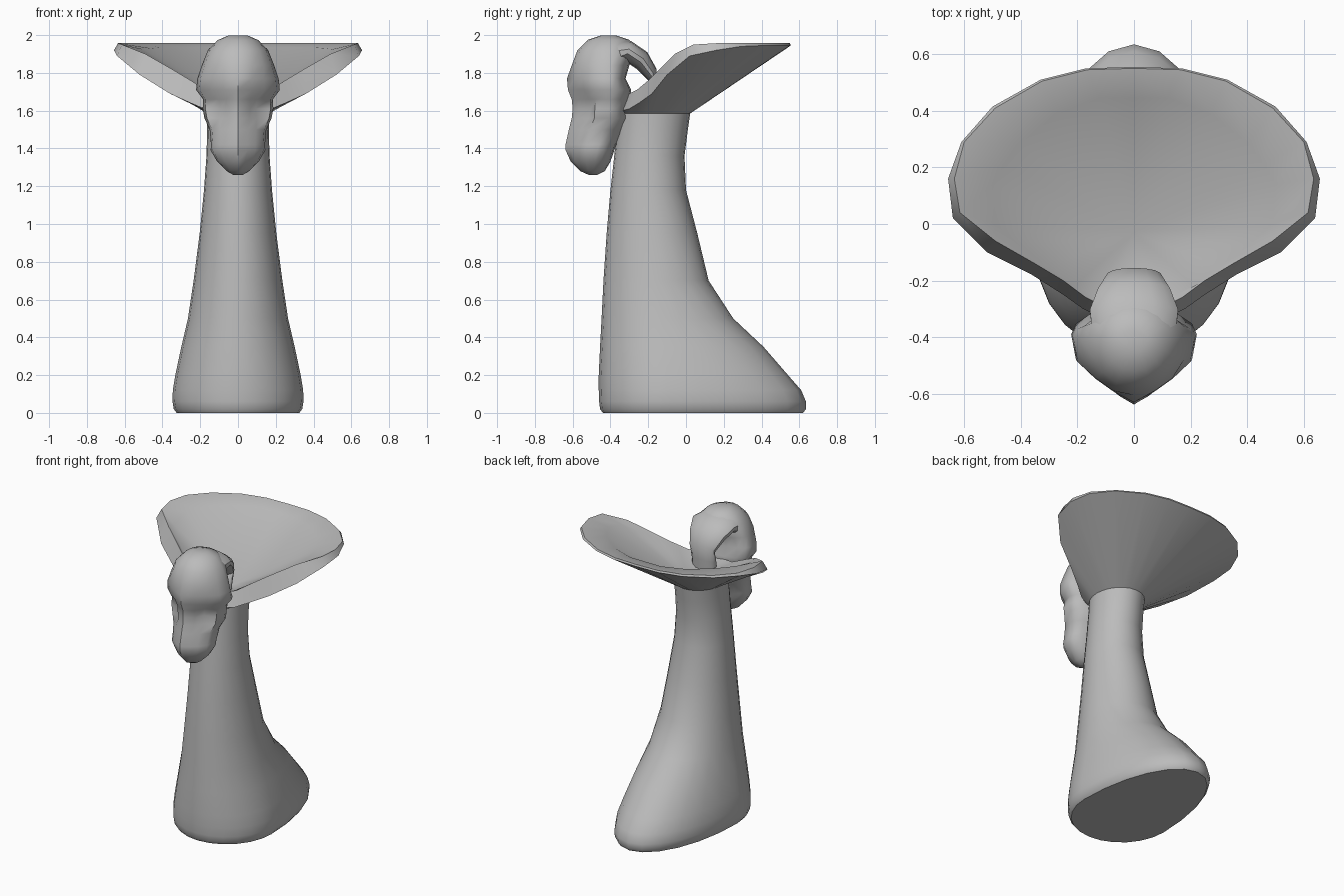
import bpy, math

gray = bpy.data.materials.new("plain gray")
gray.diffuse_color = (0.5, 0.5, 0.5, 1)


def loft(name, rings, angle=40, tip=None):
    """Skin closed rings of equal length; cap the start, and cap or point the end."""
    n = len(rings[0])
    verts = [p for r in rings for p in r]
    faces = [tuple(reversed(range(n)))]
    for r in range(len(rings) - 1):
        for k in range(n):
            a, b = r * n + k, r * n + (k + 1) % n
            faces.append((a, b, b + n, a + n))
    last = (len(rings) - 1) * n
    if tip:
        verts.append(tip)
        faces += [(last + k, last + (k + 1) % n, len(verts) - 1) for k in range(n)]
    else:
        faces.append(tuple(range(last, last + n)))
    me = bpy.data.meshes.new(name)
    me.from_pydata(verts, [], faces)
    me.validate()
    ob = bpy.data.objects.new(name, me)
    bpy.context.collection.objects.link(ob)
    me.materials.append(gray)
    bpy.ops.object.select_all(action='DESELECT')
    ob.select_set(True)
    bpy.context.view_layer.objects.active = ob
    bpy.ops.object.mode_set(mode='EDIT')
    bpy.ops.mesh.select_all(action='SELECT')
    bpy.ops.mesh.normals_make_consistent(inside=False)
    bpy.ops.object.mode_set(mode='OBJECT')
    bpy.ops.object.shade_smooth_by_angle(angle=math.radians(angle))
    return ob


def egg(z, hw, front, back, yc, n=24):
    """Egg-shaped ring, starting at the back and going round by +x."""
    ring = []
    for k in range(n):
        a = 2 * math.pi * k / n
        c = math.cos(a)
        ring.append((hw * math.sin(a), yc + c * ((back - yc) if c > 0 else (yc - front)), z))
    return ring


def mirrored(half):
    """Close a half ring running from back centre to front centre."""
    return half + [(-x, y, z) for x, y, z in reversed(half[1:-1])]


# robe: z, half width, front y, back y, widest y
robe = [(0.0, .325, -.44, .62, -.1), (.02, .34, -.455, .635, -.1), (.06, .347, -.46, .635, -.1),
        (.12, .345, -.462, .61, -.1), (.2, .332, -.462, .54, -.1), (.35, .30, -.455, .41, -.11),
        (.5, .265, -.447, .25, -.13), (.7, .235, -.437, .12, -.15), (.95, .203, -.42, .06, -.17),
        (1.18, .18, -.4, .0, -.19), (1.36, .167, -.38, -.008, -.19), (1.5, .163, -.365, .01, -.18),
        (1.585, .165, -.355, .022, -.17)]
rings = [egg(*r) for r in robe]

# flared collar: lower edge, crest, inner crease
edge = [(0, .555, 1.945), (.17, .55, 1.945), (.33, .51, 1.945), (.5, .415, 1.945), (.61, .29, 1.94),
        (.657, .16, 1.92), (.64, .02, 1.89), (.52, -.1, 1.79), (.36, -.18, 1.69), (.25, -.25, 1.64),
        (.18, -.3, 1.61), (.1, -.34, 1.6), (0, -.355, 1.6)]
crest = [(0, .55, 1.957), (.165, .545, 1.957), (.325, .505, 1.957), (.49, .41, 1.957), (.6, .29, 1.957),
         (.635, .16, 1.957), (.615, .04, 1.95), (.49, -.06, 1.9), (.35, -.14, 1.82), (.25, -.2, 1.76),
         (.17, -.26, 1.71), (.09, -.3, 1.69), (0, -.31, 1.69)]
crease = [(0, .445, 1.935), (.12, .445, 1.935), (.27, .39, 1.935), (.405, .285, 1.935), (.46, .21, 1.93),
          (.5, .14, 1.925), (.49, .0, 1.89), (.4, -.08, 1.83), (.3, -.15, 1.78), (.21, -.22, 1.73),
          (.15, -.25, 1.70), (.08, -.27, 1.68), (0, -.28, 1.68)]
rings += [mirrored(h) for h in (edge, crest, crease)]
loft("robe_and_collar", rings, 45, tip=(0, -.03, 1.62))

# head: z, half width, front y, back y, widest y, eye socket depth
head = [(1.998, .05, -.45, -.37, -.41, 0), (1.975, .105, -.52, -.3, -.4, 0), (1.92, .16, -.575, -.27, -.4, 0),
        (1.84, .192, -.605, -.3, -.4, 0), (1.77, .215, -.63, -.32, -.4, 0), (1.71, .222, -.625, -.29, -.39, 0),
        (1.66, .185, -.605, -.29, -.4, .12), (1.61, .187, -.6, -.31, -.41, .2), (1.56, .178, -.605, -.30, -.41, .12),
        (1.5, .15, -.62, -.33, -.44, 0), (1.42, .143, -.638, -.37, -.46, 0), (1.39, .145, -.637, -.38, -.47, 0),
        (1.33, .11, -.61, -.4, -.48, 0), (1.28, .06, -.56, -.43, -.49, 0), (1.26, .025, -.515, -.47, -.495, 0)]
rings = []
for z, hw, front, back, yc, socket in head:
    ring = egg(z, hw, front, back, yc, 16)
    keel = .1 if z < 1.8 else 0
    for k, (x, y, _) in enumerate(ring):
        if k in (6, 7, 9, 10):          # pinch beside the snout ridge and sink the sockets
            f = 1 - keel - (socket if k in (6, 10) else 0)
            ring[k] = (x * f, yc + (y - yc) * f, z)
    rings.append(ring)
loft("head", rings, 45)

# neck curling from the crown down into the collar: top y, z, bottom y, z, half width
neck = [(-.4, 1.985, -.38, 1.8, .15), (-.29, 1.968, -.32, 1.86, .16), (-.205, 1.91, -.26, 1.82, .13),
        (-.155, 1.82, -.2, 1.76, .095), (-.155, 1.72, -.24, 1.7, .09), (-.16, 1.62, -.26, 1.6, .09)]
rings = []
for y1, z1, y2, z2, hw in neck:
    ring = []
    for k in range(14):
        a = 2 * math.pi * k / 14
        c = (1 + math.cos(a)) / 2
        ring.append((hw * math.sin(a), y2 + (y1 - y2) * c, z2 + (z1 - z2) * c))
    rings.append(ring)
loft("neck", rings, 45)
